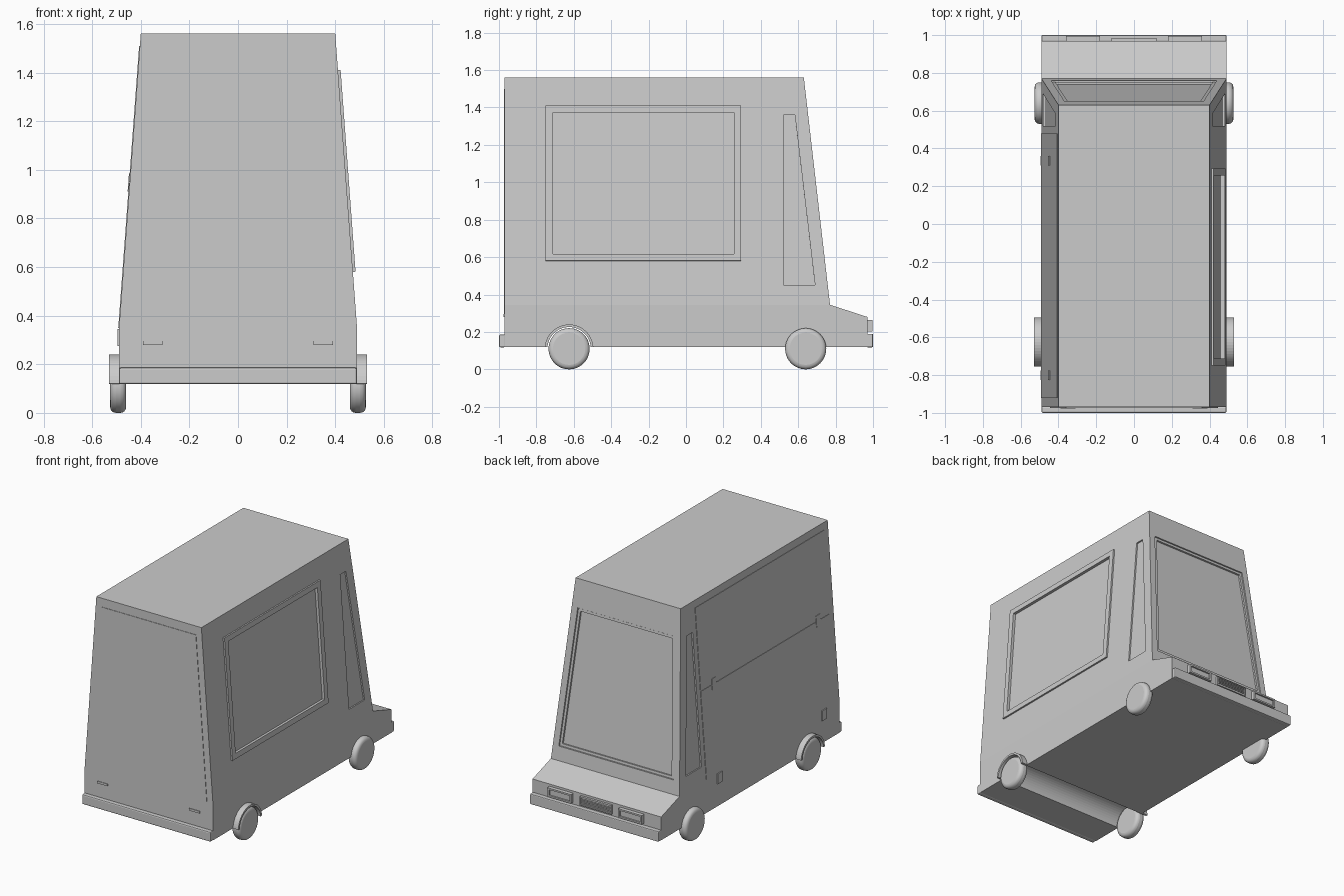
import bpy, bmesh, math
from mathutils import Vector

if "Cube" in bpy.data.objects:
    bpy.data.objects.remove(bpy.data.objects["Cube"])

Z0, Z1 = 0.345, 1.56           # belt line and roof heights


def half(z):                   # half width of the tapered body
    return 0.49 - 0.09 * max(0, z - Z0) / (Z1 - Z0)


def slope_y(z):                # sloped front of the cab
    return 0.63 + 0.14 * (Z1 - z) / (Z1 - Z0)


def make(name, verts, faces):
    me = bpy.data.meshes.new(name)
    bm = bmesh.new()
    vs = [bm.verts.new(v) for v in verts]
    for f in faces:
        bm.faces.new([vs[i] for i in f])
    bmesh.ops.recalc_face_normals(bm, faces=bm.faces)
    bm.to_mesh(me)
    bm.free()
    ob = bpy.data.objects.new(name, me)
    bpy.context.collection.objects.link(ob)
    return ob


def prism(name, pts, n, lo, hi):
    """Flat outline extruded along n from lo to hi."""
    k = len(pts)
    verts = [Vector(p) + n * d for d in (lo, hi) for p in pts]
    faces = [list(range(k)), list(range(k, 2 * k))]
    faces += [(i, (i + 1) % k, k + (i + 1) % k, k + i) for i in range(k)]
    return make(name, verts, faces)


def ring(name, outer, inner, n, lo, hi):
    """Frame between two outlines."""
    k = len(outer)
    verts = [Vector(p) + n * d for o, d in ((outer, lo), (outer, hi), (inner, hi), (inner, lo)) for p in o]
    faces = [(a * k + i, a * k + (i + 1) % k, (a + 1) % 4 * k + (i + 1) % k, (a + 1) % 4 * k + i)
             for a in range(4) for i in range(k)]
    return make(name, verts, faces)


def box(name, x0, x1, y0, y1, z0, z1, bevel=0):
    ob = prism(name, [(x0, y0, z0), (x1, y0, z0), (x1, y1, z0), (x0, y1, z0)], Vector((0, 0, 1)), 0, z1 - z0)
    if bevel:
        m = ob.modifiers.new("bevel", 'BEVEL')
        m.width, m.segments = bevel, 2
    return ob


def cut(ob, cutter):
    m = ob.modifiers.new("cut", 'BOOLEAN')
    m.operation, m.solver, m.object = 'DIFFERENCE', 'EXACT', cutter
    bpy.context.view_layer.objects.active = ob
    bpy.ops.object.modifier_apply(modifier=m.name)
    bpy.data.objects.remove(cutter)


def side(s, outline):          # (y, z) outline laid on a tapered side
    return [(s * half(z), y, z) for y, z in outline]


def rect(y0, y1, z0, z1):
    return [(y0, z0), (y1, z0), (y1, z1), (y0, z1)]


def side_n(s):
    return Vector((s * (Z1 - Z0), 0, 0.09)).normalized()


def shield(e):                 # windshield outline shrunk by e
    zb, zt = 0.44 + e, 1.37 - e
    return [(sx * (half(z) - 0.045 - e), slope_y(z), z) for sx, z in ((-1, zb), (1, zb), (1, zt), (-1, zt))]


# body shell
prof = [(-0.97, 0.12), (0.97, 0.12), (0.97, 0.28), (0.77, Z0), (-0.97, Z0), (0.63, Z1), (-0.97, Z1)]
verts = [(s * half(z), y, z) for s in (-1, 1) for y, z in prof]
faces = [(0, 1, 2, 3, 4), (4, 3, 5, 6), (7, 8, 9, 10, 11), (11, 10, 12, 13)]
loop = [0, 1, 2, 3, 5, 6, 4]
faces += [(a, b, b + 7, a + 7) for a, b in zip(loop, loop[1:] + loop[:1])]
body = make("van_body", verts, faces)

# rear wheel trough through the full width
RY, FY, WZ = -0.625, 0.64, 0.11


def arc(r, a0, a1, n, x):
    return [(x, RY + r * math.cos(a0 + (a1 - a0) * i / n), WZ + r * math.sin(a0 + (a1 - a0) * i / n))
            for i in range(n + 1)]


X = Vector((1, 0, 0))
cut(body, prism("trough_cutter", arc(0.118, 0, 2 * math.pi * 47 / 48, 47, 0), X, -0.6, 0.6))

# windshield recess with inner frame
n = Vector((0, Z1 - Z0, 0.14)).normalized()
cut(body, prism("shield_cutter", shield(0), n, -0.018, 0.05))
ring("windshield_frame", shield(0.003), shield(0.02), n, -0.018, -0.006)

# cab side windows
for s in (-1, 1):
    q = [(0.52, 0.45), (0.69, 0.45), (0.582, 1.36), (0.52, 1.36)]
    cut(body, prism("quarter_cutter", side(s, q), side_n(s), -0.01, 0.05))

# serving window on the right
outer, inner = rect(-0.75, 0.295, 0.58, 1.41), rect(-0.712, 0.257, 0.617, 1.373)
cut(body, prism("serving_cutter", side(1, inner), side_n(1), -0.008, 0.05))
ring("serving_window_frame", side(1, outer), side(1, inner), side_n(1), -0.004, 0.011)

# two-part hatch on the left with hinge tabs
tabs = ((-0.825, -0.775), (0.31, 0.36))
upper = [(-0.92, 0.95), (0.48, 0.95), (0.48, 1.51), (-0.92, 1.51)]
lower = [(-0.92, 0.35), (0.48, 0.35), (0.48, 0.945), (-0.92, 0.945)]
prism("left_hatch_upper", side(-1, upper), side_n(-1), -0.003, 0.003)
prism("left_hatch_lower", side(-1, lower), side_n(-1), -0.003, 0.003)
for a, b in tabs:
    box("left_hatch_tab", -0.496, -0.485, a, b, 0.275, 0.345)
    prism("left_mid_tab", side(-1, rect(a, b, 0.91, 0.985)), side_n(-1), 0, 0.006)

# rear door with two tabs
door = [(-0.445, 0.35), (-0.39, 0.35), (-0.39, 0.28), (-0.31, 0.28), (-0.31, 0.35)]
door += [(-x, z) for x, z in reversed(door)] + [(0.36, 1.5), (-0.36, 1.5)]
prism("rear_door", [(x, -0.97, z) for x, z in door], Vector((0, -1, 0)), -0.003, 0.003)
for s in (-1, 1):
    box("rear_latch", s * 0.35 - 0.04, s * 0.35 + 0.04, -0.977, -0.968, 0.28, 0.295)

# bumpers
box("rear_bumper", -0.49, 0.49, -1.0, -0.965, 0.118, 0.186, 0.008)
box("front_bumper", -0.49, 0.49, 0.965, 1.0, 0.118, 0.19, 0.006)

# headlights and grille


def front_rect(x0, x1, z0, z1):
    return [(x0, 0.97, z0), (x1, 0.97, z0), (x1, 0.97, z1), (x0, 0.97, z1)]


Y = Vector((0, 1, 0))
for s in (-1, 1):
    c = s * 0.27
    ring("headlight_frame", front_rect(c - 0.09, c + 0.09, 0.203, 0.265),
         front_rect(c - 0.078, c + 0.078, 0.214, 0.254), Y, -0.002, 0.026)
    box("headlight_lens", c - 0.078, c + 0.078, 0.965, 0.985, 0.214, 0.254)
ring("grille_frame", front_rect(-0.12, 0.12, 0.203, 0.265), front_rect(-0.112, 0.112, 0.21, 0.258), Y, -0.002, 0.016)
for i in range(5):
    z = 0.213 + i * 0.0095
    box("grille_slat", -0.112, 0.112, 0.967, 0.982, z, z + 0.005)

# wheels and rear arches
for s in (-1, 1):
    for tag, y in (("front", FY), ("rear", RY)):
        bpy.ops.mesh.primitive_cylinder_add(vertices=48, radius=0.11, depth=0.066,
                                            location=(s * 0.493, y, WZ), rotation=(0, math.pi / 2, 0))
        w = bpy.context.object
        w.name = tag + "_wheel"
        m = w.modifiers.new("bevel", 'BEVEL')
        m.width, m.segments = 0.024, 4
        bpy.ops.object.shade_smooth_by_angle(angle=math.radians(35))
    a = math.asin(0.01 / 0.13)
    pts = arc(0.13, a, math.pi - a, 24, 0) + arc(0.116, math.pi - a, a, 24, 0)
    prism("rear_wheel_arch", pts, X * s, 0.475, 0.53)
